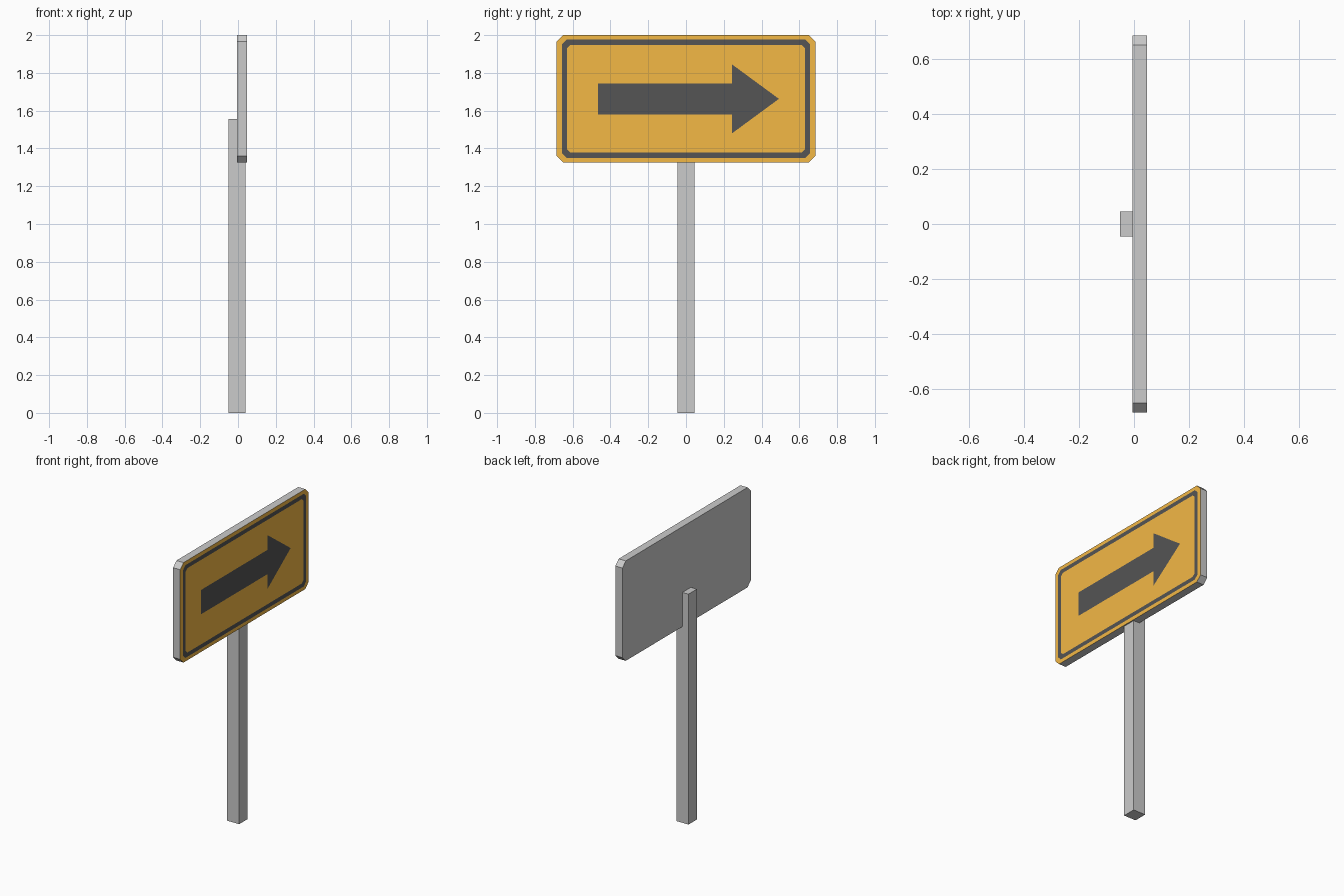
import bpy, bmesh

if "Cube" in bpy.data.objects:
    bpy.data.objects.remove(bpy.data.objects["Cube"])

FRONT, BACK = 0.048, -0.005      # board faces along x
MID_Z = 1.6625                   # board centre height


def material(name, rgb):
    mat = bpy.data.materials.new(name)
    mat.diffuse_color = (*rgb, 1)
    mat.use_nodes = True
    mat.node_tree.nodes["Principled BSDF"].inputs["Base Color"].default_value = mat.diffuse_color
    return mat


def finish(name, bm, *mats):
    mesh = bpy.data.meshes.new(name)
    bm.to_mesh(mesh)
    bm.free()
    for m in mats:
        mesh.materials.append(m)
    obj = bpy.data.objects.new(name, mesh)
    bpy.context.collection.objects.link(obj)
    return obj


def octagon(hy, hz, c):
    """Rectangle with cut corners, counter-clockwise seen from +x."""
    return [(hy, c - hz), (hy, hz - c), (hy - c, hz), (c - hy, hz),
            (-hy, hz - c), (-hy, c - hz), (c - hy, -hz), (hy - c, -hz)]


def ring(bm, outline, x):
    return [bm.verts.new((x, y, MID_Z + z)) for y, z in outline]


def bridge(bm, a, b):
    for i in range(len(a)):
        j = (i + 1) % len(a)
        bm.faces.new((a[i], a[j], b[j], b[i]))


orange = material("sign_orange", (0.9, 0.48, 0.06))
black = material("sign_black", (0.09, 0.09, 0.09))
grey = material("metal_grey", (0.8, 0.8, 0.8))

# Board with cut corners and an orange front
bm = bmesh.new()
outline = octagon(0.685, 0.3375, 0.035)
back, front = ring(bm, outline, BACK), ring(bm, outline, FRONT)
bridge(bm, back, front)
bm.faces.new(back[::-1])
bm.faces.new(front).material_index = 1
finish("sign_board", bm, grey, orange)

# Black border line
bm = bmesh.new()
bridge(bm, ring(bm, octagon(0.657, 0.313, 0.025), FRONT + 0.001),
       ring(bm, octagon(0.63, 0.285, 0.018), FRONT + 0.001))
finish("border_line", bm, black)

# Black arrow pointing to +y
half = [(0.492, 0), (0.243, 0.183), (0.243, 0.082), (-0.465, 0.082)]
arrow = half + [(y, -z) for y, z in half[:0:-1]]
bm = bmesh.new()
bm.faces.new(ring(bm, arrow, FRONT + 0.001))
finish("arrow", bm, black)

# Square post running up behind the board
bpy.ops.mesh.primitive_cube_add(size=1, location=(-0.005, 0, 0.778))
post = bpy.context.object
post.name = "post"
post.scale = (0.09, 0.09, 1.556)
